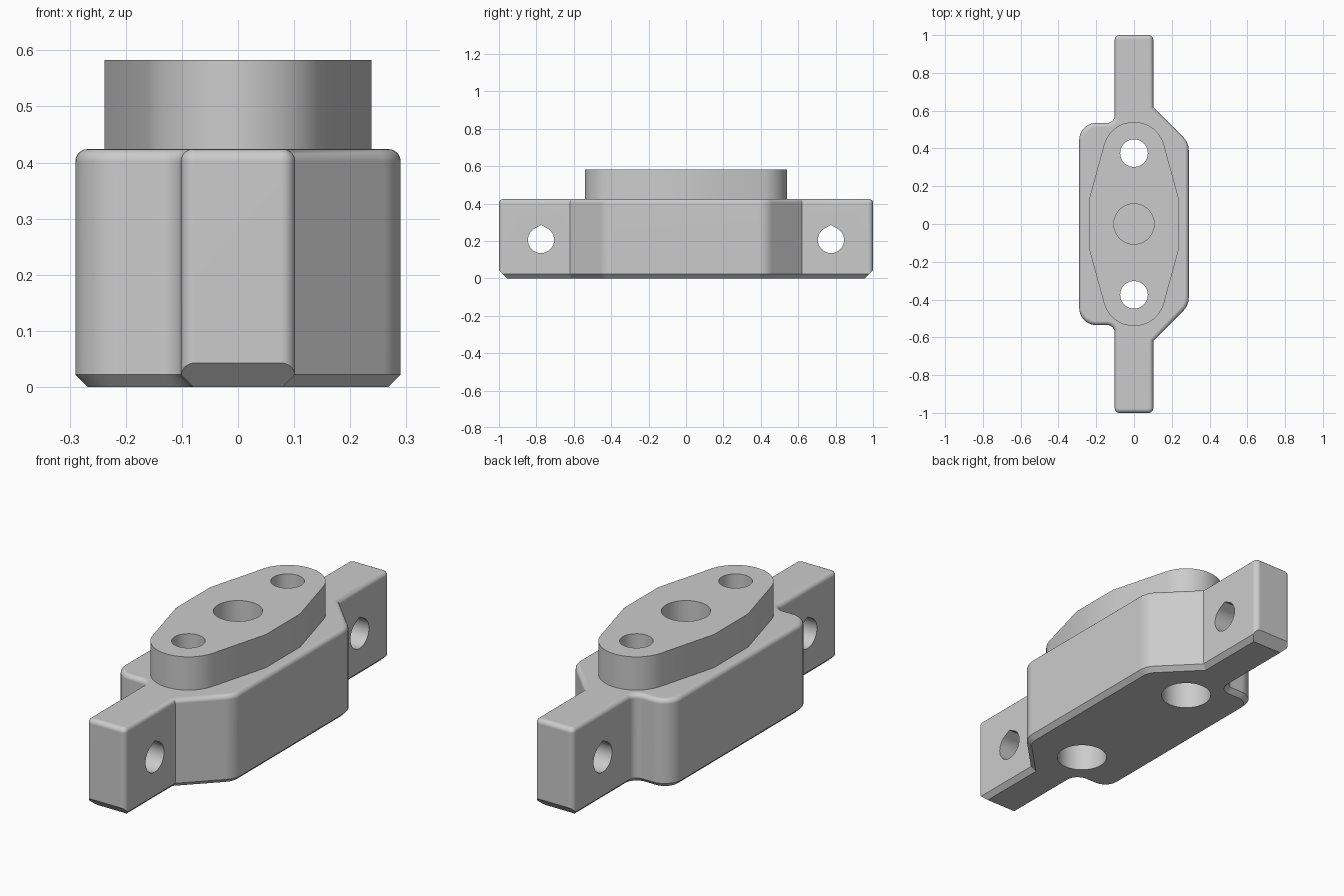
import bpy
import bmesh
from math import radians, sin, cos, acos, atan2, hypot, pi, tau
from mathutils import Vector

cube = bpy.data.objects.get("Cube")
if cube:
    bpy.data.objects.remove(cube, do_unlink=True)

grey = bpy.data.materials.new("plain grey")
grey.use_nodes = True
GREY = (0.6, 0.6, 0.6, 1)
grey.diffuse_color = GREY
grey.node_tree.nodes["Principled BSDF"].inputs["Base Color"].default_value = GREY

HEIGHT = 0.424      # top of the body
EDGE = 0.022        # size of its rounded top edge and bevelled bottom edge
TOP = 0.583         # top of the boss
PIN_Y = 0.375       # vertical through holes
LUG_Y = 0.775       # cross holes in the lugs


def rounded_outline(corners, inset=0.0, steps=10):
    """Counter-clockwise corners (x, y, radius), moved inward and rounded."""
    n = len(corners)
    pts = [Vector(c[:2]) for c in corners]
    dirs = [(pts[(i + 1) % n] - pts[i]).normalized() for i in range(n)]
    out = []
    for i, (x, y, radius) in enumerate(corners):
        a, b = dirs[i - 1], dirs[i]
        na, nb = Vector((-a.y, a.x)), Vector((-b.y, b.x))
        miter = (na + nb) / (1 + na.dot(nb))
        corner = pts[i] + miter * inset
        if radius == 0:
            out.append(corner)
            continue
        side = 1 if a.cross(b) > 0 else -1
        r = radius - side * inset
        centre = corner + miter * r * side
        start = -na * side
        turn = atan2(a.cross(b), a.dot(b))
        for k in range(steps + 1):
            t = turn * k / steps
            spoke = Vector((start.x * cos(t) - start.y * sin(t),
                            start.x * sin(t) + start.y * cos(t)))
            out.append(centre + spoke * r)
    return out


def make_object(name, bm):
    bmesh.ops.recalc_face_normals(bm, faces=bm.faces)
    mesh = bpy.data.meshes.new(name)
    bm.to_mesh(mesh)
    bm.free()
    mesh.materials.append(grey)
    obj = bpy.data.objects.new(name, mesh)
    bpy.context.collection.objects.link(obj)
    return obj


def loft(layers):
    """Solid through matching rings of 3D points."""
    bm = bmesh.new()
    rings = [[bm.verts.new(p) for p in layer] for layer in layers]
    for low, high in zip(rings, rings[1:]):
        for i in range(len(low)):
            j = (i + 1) % len(low)
            bm.faces.new((low[i], low[j], high[j], high[i]))
    bm.faces.new(rings[0][::-1])
    bm.faces.new(rings[-1])
    return bm


def round_cutter(name, radius, y, bottom, top):
    ring = [(radius * cos(tau * k / 48), y + radius * sin(tau * k / 48)) for k in range(48)]
    return make_object(name, loft([[(px, py, z) for px, py in ring] for z in (bottom, top)]))


def teardrop_cutter(name, y, z, radius, peak):
    """Cross hole with a pointed roof."""
    gap = acos(radius / peak)
    angles = [pi / 2 + gap + (tau - 2 * gap) * k / 40 for k in range(41)]
    ring = [(y + radius * cos(a), z + radius * sin(a)) for a in angles] + [(y, z + peak)]
    return make_object(name, loft([[(x, py, pz) for py, pz in ring] for x in (-0.5, 0.5)]))


def activate(obj):
    bpy.ops.object.select_all(action="DESELECT")
    obj.select_set(True)
    bpy.context.view_layer.objects.active = obj


def drill(obj, cutters):
    activate(obj)
    for cutter in cutters:
        mod = obj.modifiers.new("hole", "BOOLEAN")
        mod.operation = "DIFFERENCE"
        mod.solver = "EXACT"
        mod.object = cutter
        bpy.ops.object.modifier_apply(modifier=mod.name)


def finish(obj):
    activate(obj)
    bpy.ops.object.shade_smooth_by_angle(angle=radians(30))
    weighted = obj.modifiers.new("even shading", "WEIGHTED_NORMAL")
    weighted.keep_sharp = True


# Body: sloped shoulders on +x, rounded square shoulders on -x, a lug at each end
half = [(0.29, 0.43, 0.1), (0.102, 0.62, 0), (0.102, 1, 0.025),
        (-0.102, 1, 0.025), (-0.102, 0.535, 0.04), (-0.29, 0.535, 0.09)]
corners = half + [(x, -y, r) for x, y, r in reversed(half)]
levels = [(EDGE, 0), (0, EDGE)]
for k in range(6):
    a = pi / 2 * k / 5
    levels.append((EDGE * (1 - cos(a)), HEIGHT - EDGE * (1 - sin(a))))
bm = loft([[(p.x, p.y, z) for p in rounded_outline(corners, inset)] for inset, z in levels])

# Larger bevel under both lug ends
for s in (-1, 1):
    cut = bmesh.ops.bisect_plane(bm, geom=bm.verts[:] + bm.edges[:] + bm.faces[:],
                                 plane_co=(0, s, 0.043), plane_no=(0, s, -1), clear_outer=True)
    rim = [e for e in cut["geom_cut"] if isinstance(e, bmesh.types.BMEdge)]
    bmesh.ops.contextual_create(bm, geom=rim)
body = make_object("body", bm)

# Raised boss: round ends joined by straight tangents to a wider middle
end_r, side_x, side_y = 0.165, 0.238, 0.13
reach = hypot(side_x, PIN_Y - side_y)
first = atan2(side_y - PIN_Y, side_x) + acos(end_r / reach)
arc = [first + (pi - 2 * first) * k / 32 for k in range(33)]
upper = ([(side_x, side_y)]
         + [(end_r * cos(a), PIN_Y + end_r * sin(a)) for a in arc]
         + [(-side_x, side_y)])
ring = upper + [(-x, -y) for x, y in upper]
boss = make_object("boss", loft([[(x, y, z) for x, y in ring] for z in (HEIGHT - 0.004, TOP)]))

# Holes: two stepped through holes, one blind centre hole, two cross holes
cutters = [round_cutter("centre_hole_cutter", 0.107, 0, 0.2, 1)]
for s, end in ((-1, "front"), (1, "back")):
    cutters.append(round_cutter(end + "_pin_cutter", 0.073, s * PIN_Y, -1, 1))
    cutters.append(round_cutter(end + "_counterbore_cutter", 0.114, s * PIN_Y, -1, 0.3))
    cutters.append(teardrop_cutter(end + "_lug_cutter", s * LUG_Y, 0.205, 0.07, 0.08))

for part in (body, boss):
    drill(part, cutters)
    finish(part)
for cutter in cutters:
    bpy.data.objects.remove(cutter, do_unlink=True)
